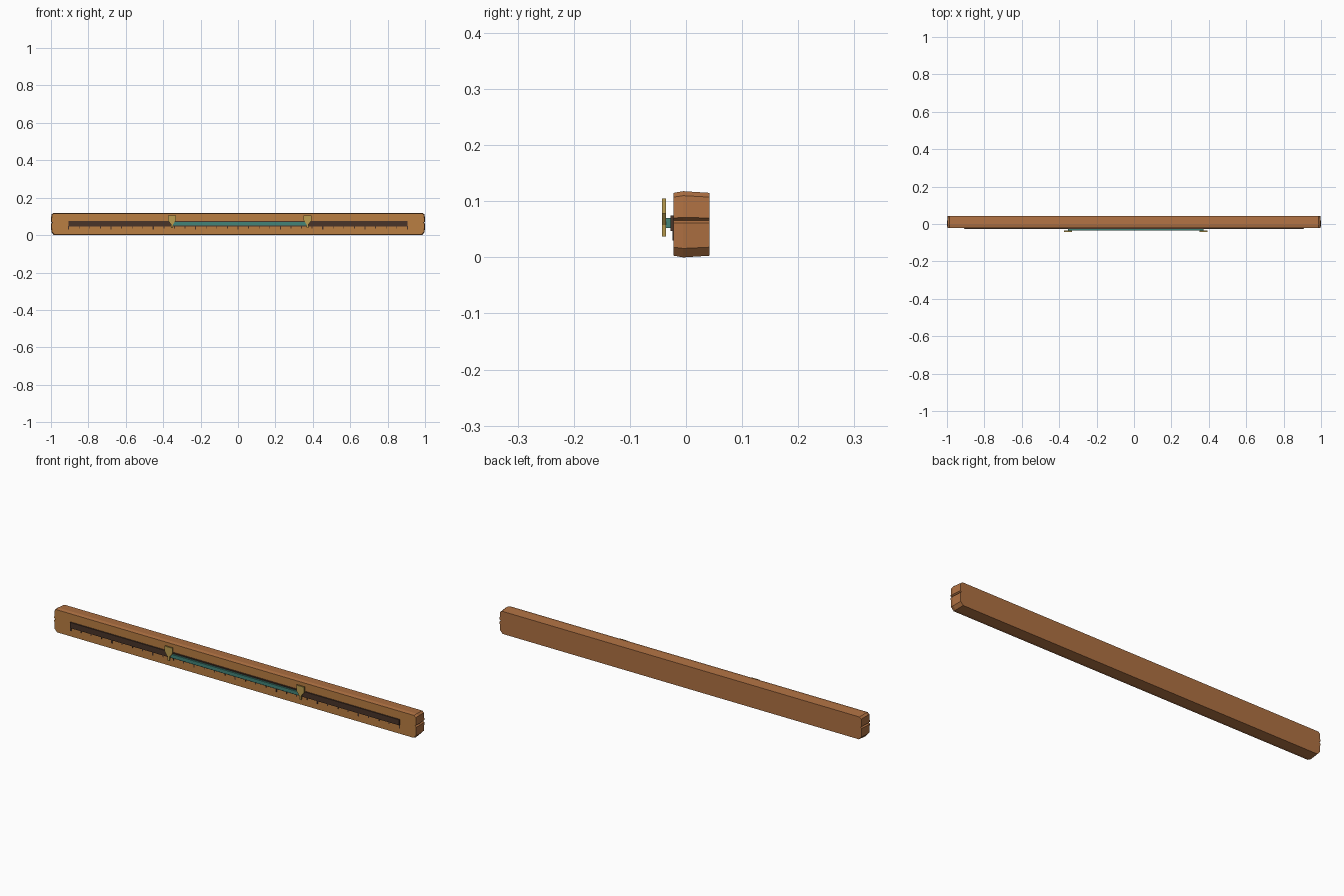
import bpy, bmesh

cube = bpy.data.objects.get("Cube")
if cube:
    bpy.data.objects.remove(cube, do_unlink=True)


def material(name, rgb):
    m = bpy.data.materials.new(name)
    m.use_nodes = True
    m.diffuse_color = (*rgb, 1)
    m.node_tree.nodes["Principled BSDF"].inputs["Base Color"].default_value = (*rgb, 1)
    return m


FACE = material("light wood", (0.49, 0.21, 0.055))
WOOD = material("brown wood", (0.43, 0.165, 0.055))
DARK = material("dark slot", (0.065, 0.033, 0.022))
TEAL = material("teal", (0.055, 0.23, 0.19))
BRASS = material("brass", (0.50, 0.34, 0.08))


def loft(bm, rings):
    """Skin equal-length closed rings and cap both ends."""
    rows = [[bm.verts.new(p) for p in ring] for ring in rings]
    n = len(rows[0])
    for a, b in zip(rows, rows[1:]):
        for i in range(n):
            j = (i + 1) % n
            bm.faces.new((a[i], a[j], b[j], b[i]))
    bm.faces.new(rows[0])
    bm.faces.new(rows[-1][::-1])


def finish(bm, name, *mats):
    bmesh.ops.recalc_face_normals(bm, faces=bm.faces)
    mesh = bpy.data.meshes.new(name)
    bm.to_mesh(mesh)
    bm.free()
    for m in mats:
        mesh.materials.append(m)
    ob = bpy.data.objects.new(name, mesh)
    bpy.context.scene.collection.objects.link(ob)
    return ob


def prism(bm, outline, y0, y1):
    loft(bm, [[(x, y, z) for x, z in outline] for y in (y0, y1)])


def box(bm, x0, x1, y0, y1, z0, z1):
    prism(bm, [(x0, z0), (x1, z0), (x1, z1), (x0, z1)], y0, y1)


# Plank: chamfered corners, notched ends, front and back edges eased
half = [(0.984, 0), (0.998, 0.016), (1, 0.061), (0.993, 0.066),
        (1, 0.071), (0.998, 0.110), (0.988, 0.118)]
outline = half + [(-x, z) for x, z in reversed(half)]


def ring(y, inset):
    mid = 0.059
    return [(x * (1 - inset), y, mid + (z - mid) * (1 - inset / mid))
            for x, z in outline]


bm = bmesh.new()
loft(bm, [ring(-0.022, 0.003), ring(-0.005, 0), ring(0.042, 0.003)])
plank = finish(bm, "plank", WOOD, FACE)
for p in plank.data.polygons:
    p.material_index = int(p.normal.y < -0.9)

# Dark rail with tick marks below, every fourth one longer
bm = bmesh.new()
box(bm, -0.907, 0.907, -0.028, -0.021, 0.047, 0.075)
finish(bm, "rail", DARK)

bm = bmesh.new()
for i in range(33):
    x = (i - 16) * 0.0566
    major = i % 4 == 0
    w = 0.003 if major else 0.002
    box(bm, x - w, x + w, -0.024, -0.021, 0.030 if major else 0.036, 0.048)
finish(bm, "tick_marks", DARK)

# Teal range bar between the two pointers
bm = bmesh.new()
box(bm, -0.353, 0.372, -0.036, -0.027, 0.052, 0.070)
finish(bm, "range_bar", TEAL)

# Brass pointers with tapered tips
tip = [(0.004, 0.037), (0.006, 0.058), (0.021, 0.078), (0.021, 0.105)]
for name, cx in (("right_pointer", -0.353), ("left_pointer", 0.372)):
    bm = bmesh.new()
    shape = [(cx + x, z) for x, z in tip] + [(cx - x, z) for x, z in reversed(tip)]
    prism(bm, shape, -0.043, -0.036)
    finish(bm, name, BRASS)
